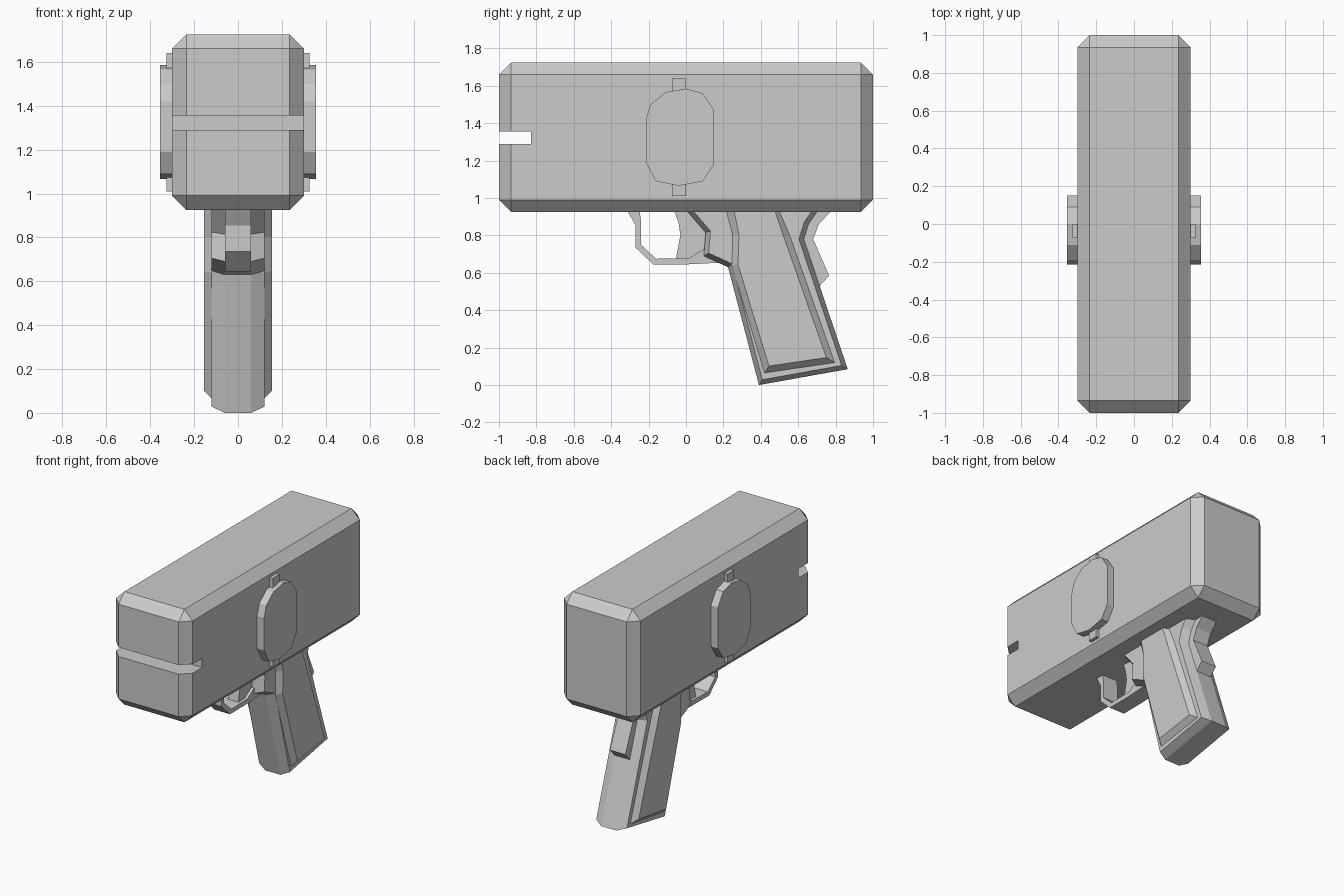
import bpy
import bmesh
from mathutils import Vector

cube = bpy.data.objects.get("Cube")
if cube:
    bpy.data.objects.remove(cube, do_unlink=True)

grey = bpy.data.materials.new("plain grey")
grey.use_nodes = True
grey.diffuse_color = (0.6, 0.6, 0.6, 1)
grey.node_tree.nodes["Principled BSDF"].inputs["Base Color"].default_value = grey.diffuse_color


def inset(points, d):
    """Move each side of a counter-clockwise (y, z) outline inward by d."""
    out = []
    for i, p in enumerate(points):
        p = Vector(p)
        a = (p - Vector(points[i - 1])).normalized()
        b = (Vector(points[(i + 1) % len(points)]) - p).normalized()
        na, nb = Vector((-a.y, a.x)), Vector((-b.y, b.x))
        out.append(p + (na + nb) * d / (1 + na.dot(nb)))
    return out


def finish(name, bm):
    bmesh.ops.recalc_face_normals(bm, faces=bm.faces)
    mesh = bpy.data.meshes.new(name)
    bm.to_mesh(mesh)
    bm.free()
    mesh.materials.append(grey)
    obj = bpy.data.objects.new(name, mesh)
    bpy.context.collection.objects.link(obj)
    return obj


def loft(name, layers):
    """Join matching (y, z) outlines placed at successive x positions."""
    bm = bmesh.new()
    rings = [[bm.verts.new((x, p[0], p[1])) for p in pts] for x, pts in layers]
    for r, s in zip(rings, rings[1:]):
        for i in range(len(r)):
            j = (i + 1) % len(r)
            bm.faces.new((r[i], r[j], s[j], s[i]))
    bm.faces.new(rings[0])
    bm.faces.new(rings[-1])
    return finish(name, bm)


def slab(name, points, half):
    return loft(name, [(-half, points), (half, points)])


def box(name, low, high, bevel=0):
    bm = bmesh.new()
    bmesh.ops.create_cube(bm, size=1)
    low, high = Vector(low), Vector(high)
    for v in bm.verts:
        v.co = (low + high) / 2 + v.co * (high - low)
    if bevel:
        bmesh.ops.bevel(bm, geom=bm.edges[:], offset=bevel, segments=1,
                        affect='EDGES', profile=0.5)
    return finish(name, bm)


# Chamfered body with a slot through the front end
body = box("body", (-0.3, -1, 0.925), (0.3, 1, 1.725), 0.065)
cutter = box("slot_cutter", (-0.5, -1.2, 1.29), (0.5, -0.83, 1.355))
cutter.hide_render = True
cut = body.modifiers.new("slot", 'BOOLEAN')
cut.operation = 'DIFFERENCE'
cut.solver = 'EXACT'
cut.object = cutter
bpy.context.view_layer.objects.active = body
bpy.ops.object.modifier_apply(modifier=cut.name)
bpy.data.objects.remove(cutter, do_unlink=True)

# Grip with chamfered edges
grip = [(0.01, 0.96), (0.01, 0.925), (0.105, 0.815), (0.095, 0.69), (0.225, 0.63),
        (0.39, 0), (0.865, 0.085), (0.63, 0.78), (0.655, 0.86), (0.7, 0.925), (0.7, 0.96)]
narrow = inset(grip, 0.025)
loft("grip", [(-0.12, narrow), (-0.06, grip), (0.06, grip), (0.12, narrow)])

# Raised side panels on the grip
panel = [(0.21, 0.95), (0.25, 0.8), (0.245, 0.64), (0.42, 0.065),
         (0.795, 0.12), (0.555, 0.8), (0.49, 0.95)]
face = inset(panel, 0.033)
face[0].y = face[-1].y = 0.95
loft("grip_panels", [(-0.155, face), (-0.12, panel), (0.12, panel), (0.155, face)])

# Backstrap behind the grip
slab("backstrap", [(0.5, 0.95), (0.58, 0.75), (0.66, 0.5), (0.715, 0.53), (0.765, 0.585),
                   (0.68, 0.78), (0.71, 0.86), (0.77, 0.925), (0.77, 0.95)], 0.06)

# Trigger guard loop and trigger
slab("trigger_guard", [(-0.31, 0.95), (-0.31, 0.925), (-0.27, 0.855), (-0.27, 0.735),
                       (-0.175, 0.645), (0, 0.645), (0.2, 0.655), (0.2, 0.73),
                       (0.09, 0.725), (0.02, 0.68), (-0.16, 0.675), (-0.24, 0.75),
                       (-0.24, 0.87), (-0.25, 0.95)], 0.06)
slab("trigger", [(-0.07, 0.95), (-0.04, 0.87), (-0.03, 0.8), (-0.055, 0.67),
                 (0.05, 0.67), (0.15, 0.72), (0.15, 0.95)], 0.04)

# Plain faceted side badges, each crossed by a thin upright bar
badge = [(-0.215, 1.19), (-0.16, 1.09), (-0.04, 1.065), (0.09, 1.09), (0.15, 1.18),
         (0.15, 1.47), (0.09, 1.56), (0, 1.585), (-0.11, 1.565), (-0.19, 1.5),
         (-0.215, 1.42)]
for side, sign in (("left", 1), ("right", -1)):
    loft(side + "_badge", [(sign * 0.28, badge), (sign * 0.355, badge)])
    bar = sorted((sign * 0.28, sign * 0.325))
    box(side + "_badge_bar", (bar[0], -0.075, 1.01), (bar[1], 0, 1.64))
